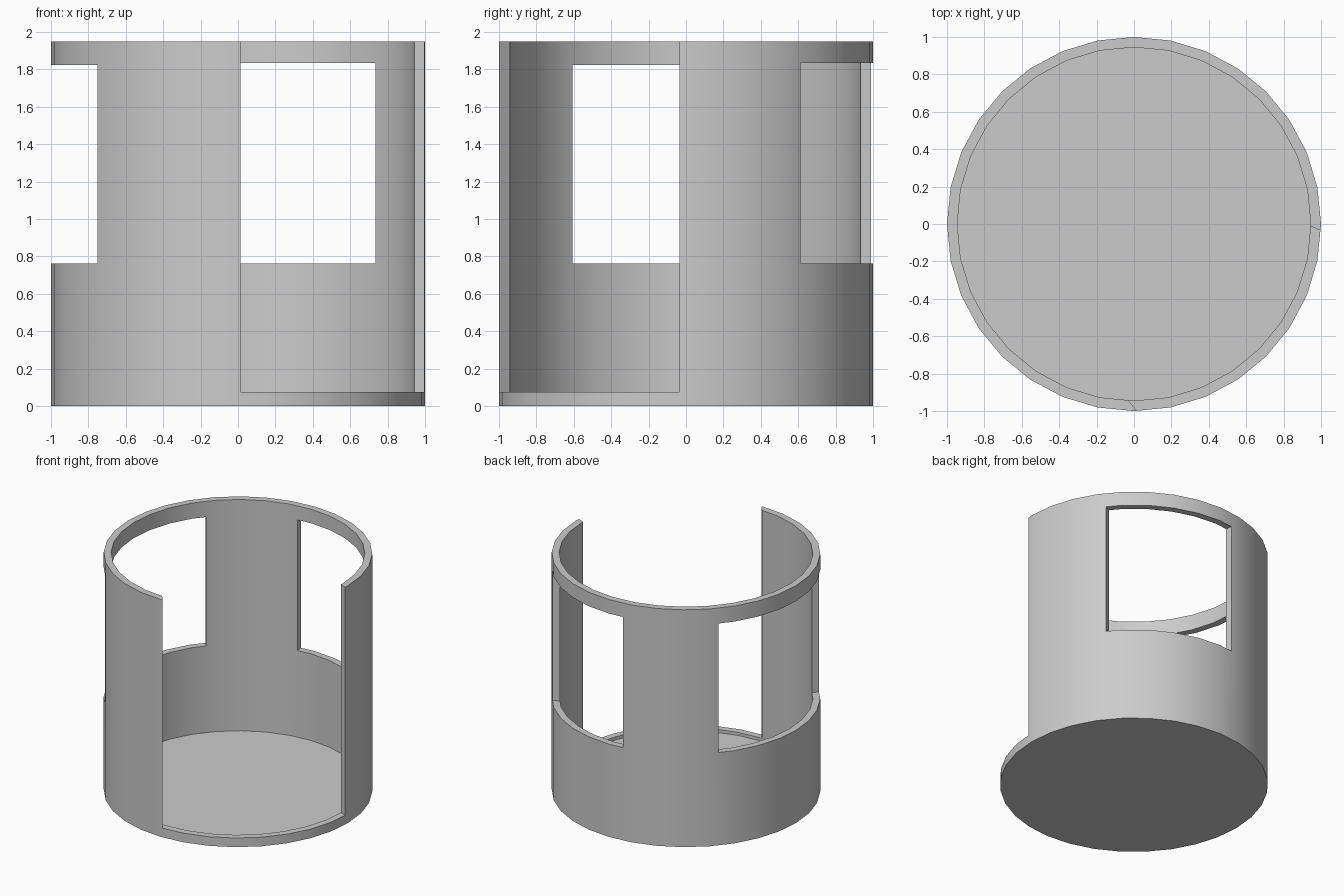
import bpy, bmesh
from math import cos, sin, radians, pi
from mathutils import Vector

if "Cube" in bpy.data.objects:
    bpy.data.objects.remove(bpy.data.objects["Cube"])

SIDES = 32
R_OUT, R_IN, HEIGHT, FLOOR = 1.0, 0.945, 1.95, 0.05


def make_object(name, bm):
    bmesh.ops.recalc_face_normals(bm, faces=bm.faces)
    mesh = bpy.data.meshes.new(name)
    bm.to_mesh(mesh)
    bm.free()
    obj = bpy.data.objects.new(name, mesh)
    bpy.context.collection.objects.link(obj)
    return obj


def polar(r, deg):
    return Vector((r * cos(radians(deg)), r * sin(radians(deg))))


def jamb(deg_in, deg_out):
    """Opening edge as an (inner, outer) pair of plan points."""
    return polar(R_IN, deg_in), polar(R_OUT, deg_out)


def opening(name, start, end, z0, z1):
    """Prism cutter bounded by two jamb lines, extended past both wall faces."""
    (a_in, a_out), (b_in, b_out) = start, end
    da, db = a_out - a_in, b_out - b_in
    plan = [a_in - da * 2, a_out + da * 3,
            (a_out + b_out).normalized() * 2.2,
            b_out + db * 3, b_in - db * 2]
    bm = bmesh.new()
    face = bm.faces.new([bm.verts.new((p.x, p.y, z0)) for p in plan])
    ext = bmesh.ops.extrude_face_region(bm, geom=[face])
    top = [v for v in ext["geom"] if isinstance(v, bmesh.types.BMVert)]
    bmesh.ops.translate(bm, verts=top, vec=(0, 0, z1 - z0))
    cutter = make_object(name, bm)
    cutter.hide_render = True
    return cutter


# Round tub: outer wall, rim, inner wall and floor
bm = bmesh.new()
profile = [(R_OUT, 0), (R_OUT, HEIGHT), (R_IN, HEIGHT), (R_IN, FLOOR)]
rings = [[bm.verts.new((r * cos(2 * pi * i / SIDES), r * sin(2 * pi * i / SIDES), z))
          for i in range(SIDES)] for r, z in profile]
for lo, hi in zip(rings, rings[1:]):
    for i in range(SIDES):
        j = (i + 1) % SIDES
        bm.faces.new((lo[i], lo[j], hi[j], hi[i]))
bm.faces.new(rings[0])
bm.faces.new(rings[-1])
tub = make_object("round_room_wall", bm)

# Full-height doorway and two wide windows
door_start = (Vector((-0.03, -0.943)), Vector((0.015, -0.999)))
door_end = (Vector((0.941, -0.01)), Vector((0.997, -0.035)))
cutters = [
    opening("doorway_cutter", door_start, door_end, 0.075, 2.2),
    opening("back_window_cutter", jamb(38.5, 37.8), jamb(97, 97), 0.762, 1.835),
    opening("left_window_cutter", jamb(139.6, 139), jamb(220.3, 221.2), 0.762, 1.822),
]
bpy.context.view_layer.objects.active = tub
tub.select_set(True)
for c in cutters:
    mod = tub.modifiers.new(c.name, "BOOLEAN")
    mod.operation = "DIFFERENCE"
    mod.solver = "EXACT"
    mod.object = c
    bpy.ops.object.modifier_apply(modifier=mod.name)
for c in cutters:
    bpy.data.objects.remove(c)

bpy.ops.object.shade_smooth_by_angle(angle=radians(30))
